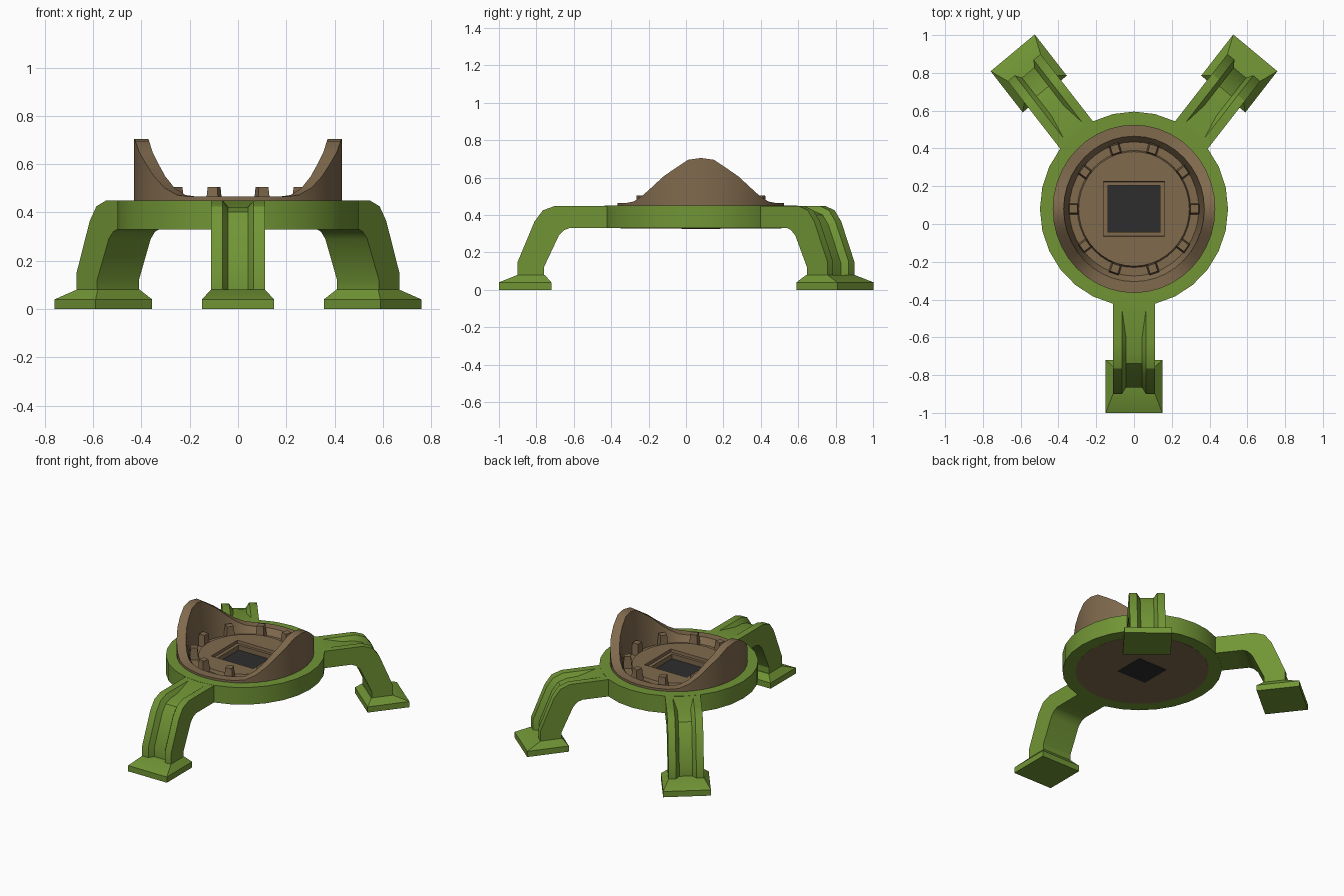
import bpy, bmesh, math
from mathutils import Matrix, Vector

if "Cube" in bpy.data.objects:
    bpy.data.objects.remove(bpy.data.objects["Cube"])

CY, SX, N = 0.08, 0.967, 40          # hub centre, slight squash in x, lathe steps
PLACE = Matrix.Translation((0, CY, 0)) @ Matrix.Diagonal((SX, 1, 1, 1))


def material(name, rgb):
    m = bpy.data.materials.new(name)
    m.diffuse_color = (*rgb, 1)
    m.use_nodes = True
    m.node_tree.nodes["Principled BSDF"].inputs["Base Color"].default_value = m.diffuse_color
    return m


GREEN = material("green", (0.165, 0.30, 0.036))
BROWN = material("brown", (0.215, 0.143, 0.075))
DARK = material("dark grey", (0.027, 0.027, 0.027))


def finish(bm, name, mat, smooth=None):
    bm.transform(PLACE)
    bmesh.ops.recalc_face_normals(bm, faces=bm.faces)
    me = bpy.data.meshes.new(name)
    bm.to_mesh(me)
    bm.free()
    me.materials.append(mat)
    ob = bpy.data.objects.new(name, me)
    bpy.context.collection.objects.link(ob)
    if smooth:
        bpy.ops.object.select_all(action='DESELECT')
        ob.select_set(True)
        bpy.context.view_layer.objects.active = ob
        bpy.ops.object.shade_smooth_by_angle(angle=math.radians(smooth))
    return ob


def loft(bm, loops, caps=True, closed=False):
    """Skin a list of equal-length point loops."""
    rings = [[bm.verts.new(p) for p in lp] for lp in loops]
    pairs = list(zip(rings, rings[1:])) + ([(rings[-1], rings[0])] if closed else [])
    for a, b in pairs:
        for i in range(len(a)):
            j = (i + 1) % len(a)
            bm.faces.new((a[i], a[j], b[j], b[i]))
    if caps and not closed:
        bm.faces.new(rings[0])
        bm.faces.new(rings[-1])


def circle(r, z, n=N):
    return [(r * math.cos(t), r * math.sin(t), z(t) if callable(z) else z)
            for t in (2 * math.pi * i / n for i in range(n))]


def rect(hx, hy, z):
    """Rectangle sampled with the same angular steps as the circles."""
    pts = []
    for i in range(N):
        c, s = math.cos(2 * math.pi * i / N), math.sin(2 * math.pi * i / N)
        m = max(abs(c), abs(s))
        pts.append((hx * c / m, hy * s / m, z))
    return pts


def wing_height(t):
    """Collar height: a bell-shaped wing on the left and right."""
    a = math.degrees(math.asin(min(1, abs(math.sin(t)))))
    key = [(0, .705), (8, .70), (27, .605), (40, .525), (50, .478), (59, .465), (91, .465)]
    for (a0, h0), (a1, h1) in zip(key, key[1:]):
        if a <= a1:
            return h0 + (h1 - h0) * (a - a0) / (a1 - a0)
    return .465


# Green hub ring
bm = bmesh.new()
loft(bm, [circle(.515, .33, 28), circle(.515, .45, 28),
          circle(.425, .45, 28), circle(.425, .33, 28)], closed=True)
finish(bm, "hub_ring", GREEN, 30)

# Brown turntable with winged collar, bolt trench and square recess
bm = bmesh.new()
loft(bm, [circle(.43, .329), circle(.43, .44), circle(.445, .445),
          circle(.445, wing_height), circle(.385, wing_height),
          circle(.355, .425), circle(.31, .425), circle(.303, .445),
          rect(.168, .145, .445), rect(.166, .143, .425), rect(.142, .124, .425),
          rect(.142, .124, .385)])
finish(bm, "turntable", BROWN, 30)

# Bolts around the trench
bm = bmesh.new()
for k in range(10):
    rot = Matrix.Rotation(k * math.pi / 5, 4, 'Z')
    loft(bm, [[rot @ Vector((.332 + sx * h, sy * h, z)) for sx, sy in
               ((-1, -1), (1, -1), (1, 1), (-1, 1))]
              for h, z in ((.03, .42), (.024, .48), (.022, .505))])
finish(bm, "bolts", BROWN)

# Dark socket floor and underside plate
bm = bmesh.new()
loft(bm, [rect(.141, .123, .386), rect(.141, .123, .392)])
finish(bm, "socket_floor", DARK)
bm = bmesh.new()
loft(bm, [rect(.115, .105, .325), rect(.115, .105, .33)])
finish(bm, "underside_plate", DARK)

# Legs: (outer r, z, inner r, z, groove depth) along the bend
STATIONS = [(.47, .449, .47, .331, 0), (.54, .449, .54, .331, 0),
            (.70, .449, .64, .331, .028), (.78, .449, .70, .331, .035),
            (.845, .425, .73, .32, .035), (.89, .365, .76, .29, .035),
            (.98, .15, .84, .12, .035), (.98, .07, .84, .07, .035)]


def leg(name, direction, shift):
    bm = bmesh.new()
    loops = []
    for ro, zo, ri, zi, d in STATIONS:
        o, i = Vector((0, -ro, zo)), Vector((0, -ri, zi))
        g = o + (i - o).normalized() * d
        w = .065 - .022 * min(1, d / .028)
        X = Vector((1, 0, 0))
        loops.append([i - X * .115, o - X * .115, o - X * .066, g - X * w,
                      g + X * w, o + X * .066, o + X * .115, i + X * .115])
    loft(bm, loops)
    # splayed foot
    loft(bm, [[(-w, -r0, z), (w, -r0, z), (w, -r1, z), (-w, -r1, z)]
              for w, r0, r1, z in ((.155, .80, 1.08, 0), (.155, .80, 1.08, .04),
                                   (.115, .835, .98, .08))])
    for v in bm.verts:                      # shorten, keeping the hub end fixed
        if v.co.y < -.6:
            v.co.y += shift
    bm.transform(Matrix.Rotation(math.radians(direction + 90), 4, 'Z'))
    finish(bm, name, GREEN, 25)


leg("front_leg", -90, 0)
leg("back_right_leg", 51.2, .02)
leg("back_left_leg", 128.8, .02)
